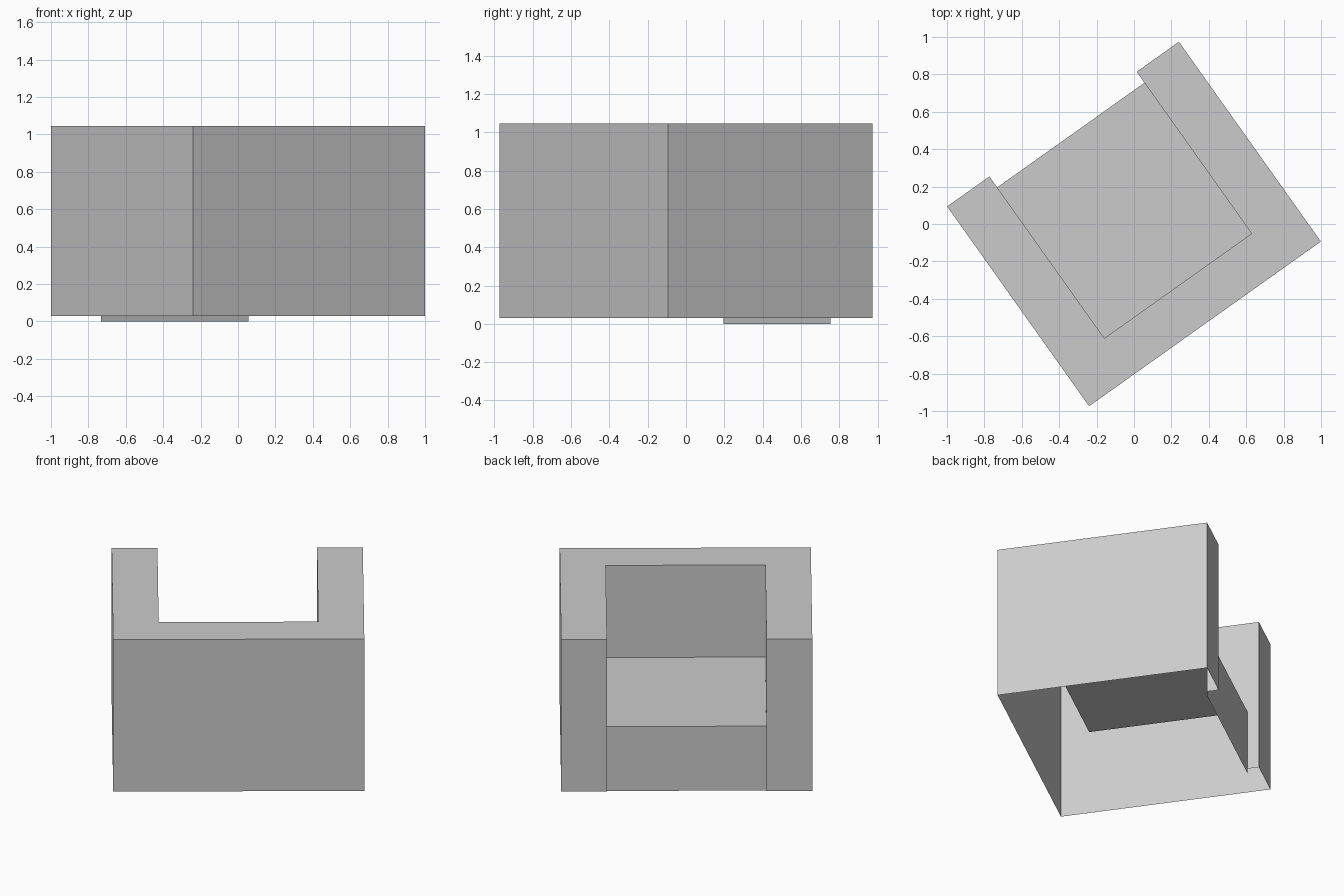
import bpy
import bmesh
import math

cube = bpy.data.objects.get("Cube")
if cube:
    bpy.data.objects.remove(cube, do_unlink=True)

# Main dimensions, in the chair's own frame (its seat opens towards +y)
HALF_W, HALF_D = 0.76, 0.655
ARM_IN, BACK_IN, SEAT_FRONT = 0.483, -0.406, 0.583
BASE, SEAT_Z, TOP = 0.03, 0.43, 1.045
TURN = math.radians(35.4)

grey = bpy.data.materials.new("plain grey")
grey.use_nodes = True
colour = (0.6, 0.6, 0.6, 1)
grey.diffuse_color = colour
grey.node_tree.nodes["Principled BSDF"].inputs["Base Color"].default_value = colour


def flat(bm, points, z):
    """Horizontal face, counter-clockwise points face up."""
    bm.faces.new([bm.verts.new((x, y, z)) for x, y in points])


def wall(bm, p, q, z0, z1):
    """Upright panel that faces right of the walk from p to q."""
    corners = [(*p, z0), (*q, z0), (*q, z1), (*p, z1)]
    bm.faces.new([bm.verts.new(c) for c in corners])


def finish(bm, name):
    bmesh.ops.remove_doubles(bm, verts=bm.verts, dist=0.0005)
    mesh = bpy.data.meshes.new(name)
    bm.to_mesh(mesh)
    bm.free()
    mesh.materials.append(grey)
    obj = bpy.data.objects.new(name, mesh)
    obj.rotation_euler.z = TURN
    bpy.context.collection.objects.link(obj)
    return obj


# Arms and backrest: hollow U-shaped shell, open underneath
half = [(HALF_W, -HALF_D), (HALF_W, HALF_D), (ARM_IN, HALF_D), (ARM_IN, BACK_IN)]
outline = half + [(-x, y) for x, y in reversed(half)]
bm = bmesh.new()
flat(bm, outline, TOP)
for i, p in enumerate(outline):
    q = outline[(i + 1) % len(outline)]
    inner = abs(p[0]) == ARM_IN and abs(q[0]) == ARM_IN
    wall(bm, p, q, SEAT_Z if inner else BASE, TOP)
# Short inner arm returns in front of the seat panel
wall(bm, (ARM_IN, HALF_D), (ARM_IN, SEAT_FRONT), BASE, SEAT_Z)
wall(bm, (-ARM_IN, SEAT_FRONT), (-ARM_IN, HALF_D), BASE, SEAT_Z)
finish(bm, "arms_and_backrest")

# Seat: flat sheet with a front panel down to the floor
bm = bmesh.new()
flat(bm, [(-ARM_IN, BACK_IN), (ARM_IN, BACK_IN),
          (ARM_IN, SEAT_FRONT), (-ARM_IN, SEAT_FRONT)], SEAT_Z)
wall(bm, (ARM_IN, SEAT_FRONT), (-ARM_IN, SEAT_FRONT), 0, SEAT_Z)
finish(bm, "seat")
